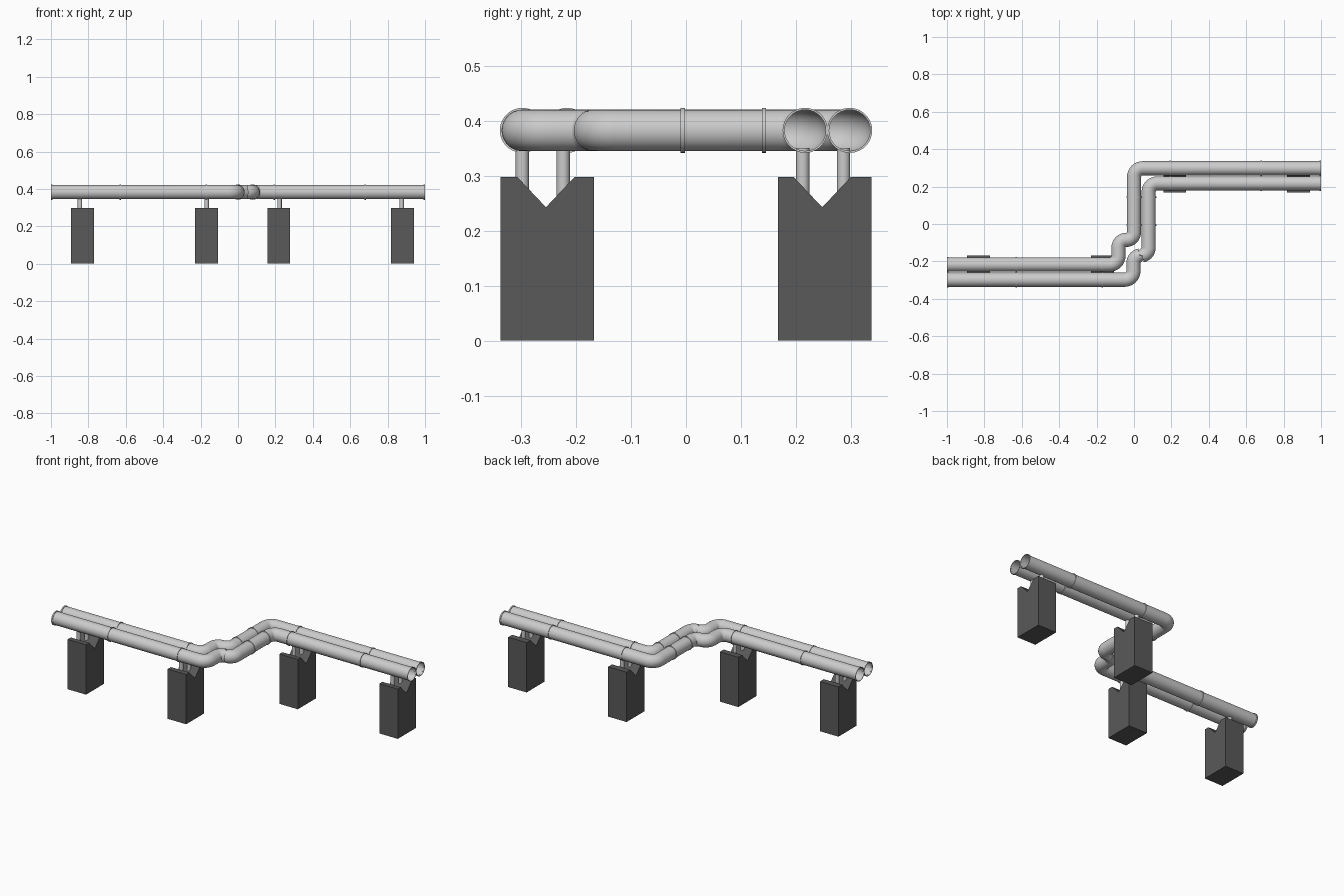
import bpy, bmesh, math
from mathutils import Vector, Matrix

if "Cube" in bpy.data.objects:
    bpy.data.objects.remove(bpy.data.objects["Cube"])

PIPE_Z, PIPE_R, COLLAR_R = 0.383, 0.0378, 0.041

dark = bpy.data.materials.new("dark_concrete")
dark.diffuse_color = (0.1, 0.1, 0.1, 1)
dark.use_nodes = True
dark.node_tree.nodes["Principled BSDF"].inputs["Base Color"].default_value = dark.diffuse_color


def mesh_object(name, bm):
    bmesh.ops.recalc_face_normals(bm, faces=bm.faces[:])
    mesh = bpy.data.meshes.new(name)
    bm.to_mesh(mesh)
    bm.free()
    obj = bpy.data.objects.new(name, mesh)
    bpy.context.collection.objects.link(obj)
    return obj


def smooth(obj):
    bpy.ops.object.select_all(action='DESELECT')
    obj.select_set(True)
    bpy.context.view_layer.objects.active = obj
    if obj.type == 'CURVE':
        bpy.ops.object.convert(target='MESH')
    bpy.ops.object.shade_smooth_by_angle(angle=math.radians(40))


def rounded_path(corners, radii, steps=8):
    """Polyline with each inner right-angle corner replaced by an arc."""
    pts = [Vector(corners[0])]
    for a, b, c, r in zip(corners, corners[1:], corners[2:], radii):
        a, b, c = Vector(a), Vector(b), Vector(c)
        u, v = (a - b).normalized(), (c - b).normalized()
        centre = b + (u + v) * r
        for i in range(steps + 1):
            t = math.pi / 2 * i / steps
            pts.append(centre - v * r * math.cos(t) - u * r * math.sin(t))
    pts.append(Vector(corners[-1]))
    return pts


def pipe(name, corners):
    # open-ended tube swept along the rounded path
    pts = rounded_path(corners, (0.047, 0.041, 0.041, 0.047))
    curve = bpy.data.curves.new(name, 'CURVE')
    curve.dimensions = '3D'
    curve.bevel_depth = PIPE_R
    curve.bevel_resolution = 12
    curve.use_fill_caps = False
    spline = curve.splines.new('POLY')
    spline.points.add(len(pts) - 1)
    for p, q in zip(spline.points, pts):
        p.co = (q.x, q.y, PIPE_Z, 1)
    obj = bpy.data.objects.new(name, curve)
    bpy.context.collection.objects.link(obj)
    smooth(obj)


def collar(name, x, y, along_y=False, sides=28):
    # thin ring with a hole for the pipe
    profile = [(0.0374, -0.004), (COLLAR_R, -0.004), (COLLAR_R, 0.004), (0.0374, 0.004)]
    bm = bmesh.new()
    rings = []
    for i in range(sides):
        a = 2 * math.pi * i / sides
        rings.append([bm.verts.new((h, r * math.cos(a), r * math.sin(a))) for r, h in profile])
    for i in range(sides):
        p, q = rings[i], rings[(i + 1) % sides]
        for k in range(3):
            bm.faces.new((p[k], p[k + 1], q[k + 1], q[k]))
    turn = Matrix.Rotation(math.pi / 2 if along_y else 0, 4, 'Z')
    bm.transform(Matrix.Translation((x, y, PIPE_Z)) @ turn)
    smooth(mesh_object(name, bm))


def block(name, x, y, notch_y):
    # concrete block with a V notch running along x
    outline = [(y - 0.085, 0), (y + 0.085, 0), (y + 0.085, 0.298), (notch_y + 0.052, 0.298),
               (notch_y, 0.243), (notch_y - 0.052, 0.298), (y - 0.085, 0.298)]
    bm = bmesh.new()
    face = bm.faces.new([bm.verts.new((x - 0.061, b, c)) for b, c in outline])
    ext = bmesh.ops.extrude_face_region(bm, geom=[face], use_keep_orig=True)
    bmesh.ops.translate(bm, vec=(0.122, 0, 0),
                        verts=[v for v in ext["geom"] if isinstance(v, bmesh.types.BMVert)])
    mesh_object(name, bm).data.materials.append(dark)


def post(name, x, y):
    bm = bmesh.new()
    bmesh.ops.create_cone(bm, cap_ends=True, segments=20, radius1=0.012, radius2=0.012,
                          depth=0.1, matrix=Matrix.Translation((x, y, 0.301)))
    smooth(mesh_object(name, bm))


# the two parallel pipes, each with a small jog in the cross run
pipe("back_pipe", [(-1, -0.217), (-0.083, -0.217), (-0.083, -0.085), (0, -0.085), (0, 0.298), (1, 0.298)])
pipe("front_pipe", [(-1, -0.298), (-0.003, -0.298), (-0.003, -0.168), (0.078, -0.168), (0.078, 0.217), (1, 0.217)])

# joint collars
for side, xs, ys in (("left", (-0.996, -0.63, -0.17), (-0.298, -0.217)),
                     ("right", (0.195, 0.68, 0.996), (0.217, 0.298))):
    for x in xs:
        for y in ys:
            collar(side + "_collar", x, y)
for x in (0, 0.078):
    for y in (-0.006, 0.142):
        collar("cross_collar", x, y, True)

# supports: block x, post x
for bx, px in ((-0.831, -0.845), (-0.168, -0.168)):
    block("left_block", bx, -0.2525, -0.255)
    for y in (-0.298, -0.2235):
        post("left_post", px, y)
for bx, px in ((0.218, 0.222), (0.88, 0.875)):
    block("right_block", bx, 0.2525, 0.248)
    for y in (0.2127, 0.287):
        post("right_post", px, y)
